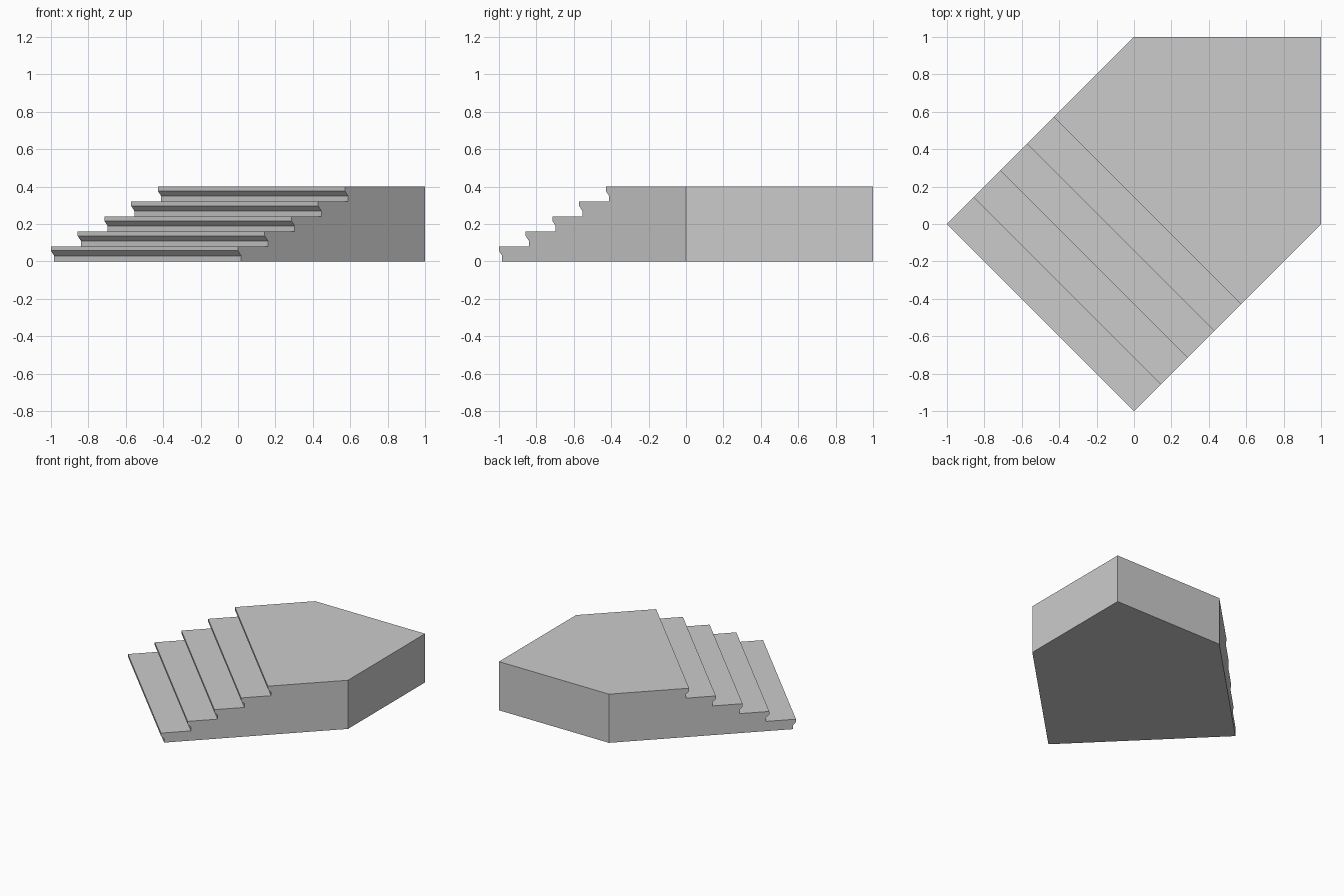
import bpy
import bmesh
import math
from mathutils import Matrix

cube = bpy.data.objects.get("Cube")
if cube:
    bpy.data.objects.remove(cube, do_unlink=True)

STEPS = 5
RISE = 0.08
HALF = math.sqrt(0.5)            # half the stair width
TREAD = 0.2 * math.sqrt(2) / 1.4
SET_BACK = 0.024                 # riser recess under each nosing

stone = bpy.data.materials.new("plain grey")
stone.use_nodes = True
grey = (0.6, 0.6, 0.6, 1)
stone.diffuse_color = grey
stone.node_tree.nodes["Principled BSDF"].inputs["Base Color"].default_value = grey


def add_object(name, bm):
    bmesh.ops.recalc_face_normals(bm, faces=bm.faces)
    # the flight climbs diagonally towards the back left corner
    bm.transform(Matrix.Rotation(math.radians(45), 4, "Z"))
    mesh = bpy.data.meshes.new(name)
    bm.to_mesh(mesh)
    bm.free()
    mesh.materials.append(stone)
    obj = bpy.data.objects.new(name, mesh)
    bpy.context.collection.objects.link(obj)


# Side profile: recessed riser, sloped underside of the nosing, then tread
profile = []
for i in range(STEPS):
    edge, z = -HALF + i * TREAD, i * RISE
    profile += [(edge + SET_BACK, z), (edge + SET_BACK, z + 0.03),
                (edge, z + 0.057), (edge, z + RISE)]
profile += [(HALF, STEPS * RISE), (HALF, 0)]

# Staircase with a landing that ends in a right-angled point
bm = bmesh.new()
side = bm.faces.new([bm.verts.new((u, -HALF, z)) for u, z in profile])
swept = bmesh.ops.extrude_face_region(bm, geom=[side])["geom"]
bmesh.ops.translate(bm, vec=(0, 2 * HALF, 0),
                    verts=[v for v in swept if isinstance(v, bmesh.types.BMVert)])

# Split the end wall down the middle and pull it out to the corner
end = [e for e in bm.edges if all(v.co.x > HALF - 0.001 for v in e.verts)
       and abs(e.verts[0].co.y - e.verts[1].co.y) > 1]
bmesh.ops.subdivide_edges(bm, edges=end, cuts=1)
for v in bm.verts:
    if abs(v.co.y) < 0.001:
        v.co.x = 2 * HALF
add_object("corner_staircase", bm)
